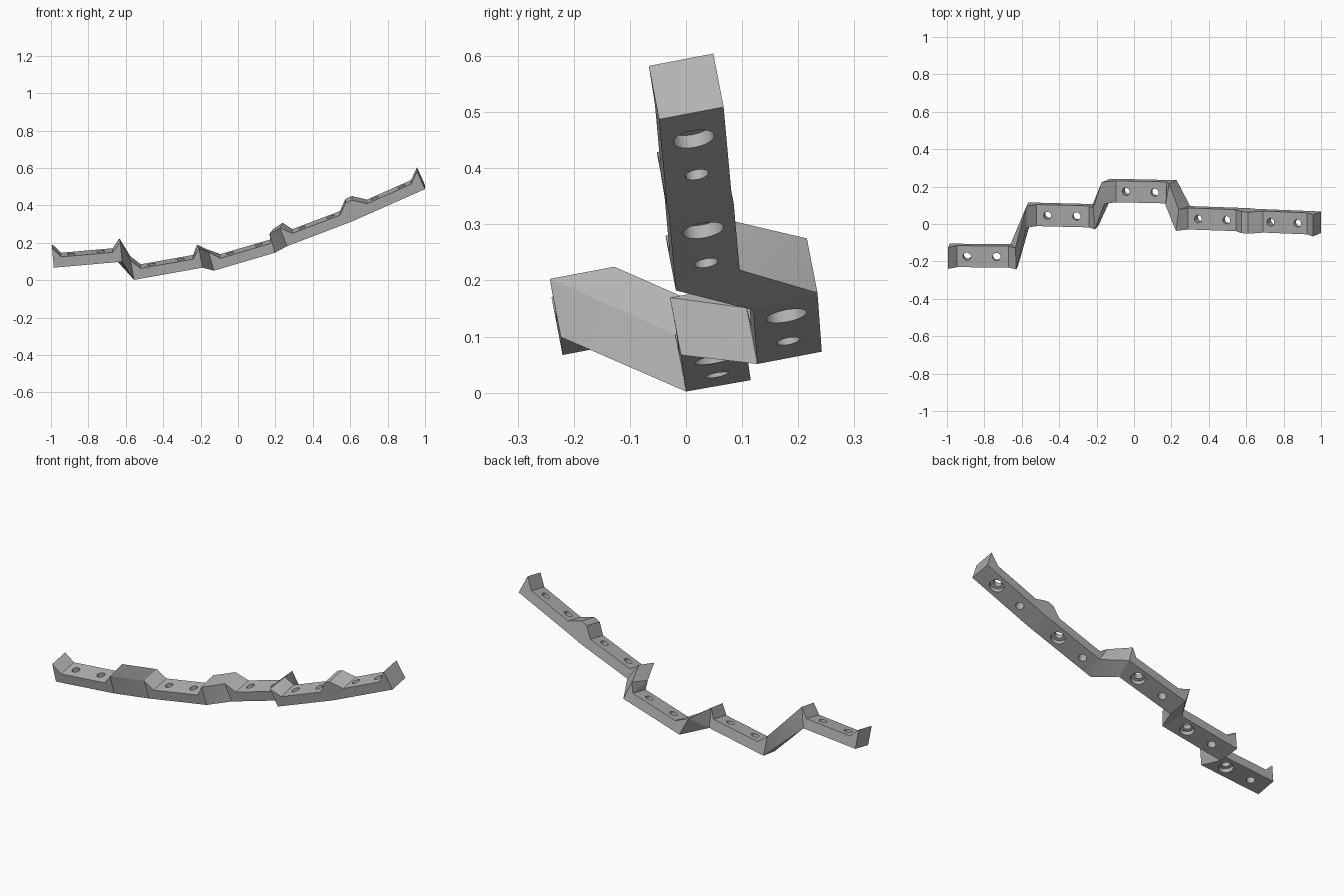
import bpy
import bmesh
from mathutils import Matrix, Vector

cube = bpy.data.objects.get("Cube")
if cube:
    bpy.data.objects.remove(cube, do_unlink=True)

WIDTH = Vector((0, 0.115, 0.022))   # tilted cross direction of every beam
PLATE = 0.055                       # thickness of the drilled plate
RIDGE = 0.106                       # height of the raised ends
BORE, COUNTERBORE = 0.021, 0.037

# Each beam: lower front corners, mitre shifts of the rear corners
# (bottom, top) at both ends, where the plate starts and stops, hole places
beams = [
    dict(a=(-0.985, -0.22, 0.067), b=(-0.62, -0.223, 0.099),
         skew_a=(0, 0), skew_b=(-0.04, -0.005),
         plate=(-0.945, -0.67), holes=(-0.893, -0.735)),
    dict(a=(-0.556, 0, 0.002), b=(-0.19, -0.009, 0.067),
         skew_a=(-0.01, 0), skew_b=(-0.03, -0.01),
         plate=(-0.52, -0.24), holes=(-0.463, -0.307)),
    dict(a=(-0.128, 0.127, 0.051), b=(0.198, 0.12, 0.147),
         skew_a=(0, -0.015), skew_b=(0.03, 0.02),
         plate=(-0.095, 0.175), holes=(-0.043, 0.11)),
    dict(a=(0.262, -0.018, 0.182), b=(0.612, -0.03, 0.315),
         skew_a=(0.038, 0.015), skew_b=(0, 0),
         plate=(0.29, 0.545), holes=(0.342, 0.495)),
    dict(a=(0.652, -0.034, 0.333), b=(1, -0.048, 0.487),
         skew_a=(0, 0), skew_b=(0, 0),
         plate=(0.69, 0.925), holes=(0.73, 0.874)),
]


def section(corner, up, shift_low=Vector(), shift_high=Vector()):
    """Four corners of a cross-section, starting at the lower front."""
    return [corner, corner + WIDTH + shift_low,
            corner + WIDTH + up + shift_high, corner + up]


def add_cylinder(bm, centre, axis, radius, depth):
    turn = axis.to_track_quat('Z', 'Y').to_matrix().to_4x4()
    bmesh.ops.create_cone(bm, cap_ends=True, segments=32, radius1=radius,
                          radius2=radius, depth=depth,
                          matrix=Matrix.Translation(centre) @ turn)


def make_object(name, bm):
    bmesh.ops.recalc_face_normals(bm, faces=bm.faces)
    mesh = bpy.data.meshes.new(name)
    bm.to_mesh(mesh)
    bm.free()
    obj = bpy.data.objects.new(name, mesh)
    bpy.context.collection.objects.link(obj)
    return obj


# Collect the sections of the rail and the drill shapes beam by beam
rings = []
drills = bmesh.new()
bores = bmesh.new()
for beam in beams:
    a, b = Vector(beam["a"]), Vector(beam["b"])
    along = (b - a) / (b.x - a.x)
    normal = along.cross(WIDTH).normalized()

    def under(x):
        """Lower front point beneath a place on the plate's top."""
        return a + along * (x - normal.x * PLATE - a.x)

    rings.append(section(a, normal * RIDGE, *[along * s for s in beam["skew_a"]]))
    for x in beam["plate"]:
        rings.append(section(under(x), normal * PLATE))
    rings.append(section(b, normal * RIDGE, *[along * s for s in beam["skew_b"]]))

    for x in beam["holes"]:
        add_cylinder(drills, under(x) + WIDTH / 2 + normal * PLATE / 2,
                     normal, BORE, PLATE * 2)
    add_cylinder(bores, under(beam["holes"][1]) + WIDTH / 2,
                 normal, COUNTERBORE, 0.05)

# Loft the whole zigzag rail
bm = bmesh.new()
loops = [[bm.verts.new(p) for p in ring] for ring in rings]
for r, s in zip(loops, loops[1:]):
    for i in range(4):
        j = (i + 1) % 4
        bm.faces.new((r[i], r[j], s[j], s[i]))
bm.faces.new(loops[0])
bm.faces.new(loops[-1])
bmesh.ops.triangulate(bm, faces=[f for f in bm.faces])
rail = make_object("zigzag_rail", bm)

# One plain grey
grey = bpy.data.materials.new("mid_grey")
grey.use_nodes = True
colour = (0.45, 0.45, 0.45, 1)
grey.diffuse_color = colour
grey.node_tree.nodes["Principled BSDF"].inputs["Base Color"].default_value = colour
rail.data.materials.append(grey)

# Drill the through holes and the counterbores
for name, shape in (("hole_cutter", drills), ("counterbore_cutter", bores)):
    cutter = make_object(name, shape)
    cutter.data.materials.append(grey)
    cutter.hide_render = True
    cutter.display_type = 'WIRE'
    cut = rail.modifiers.new(name, 'BOOLEAN')
    cut.operation = 'DIFFERENCE'
    cut.solver = 'EXACT'
    cut.object = cutter

# Bake the cuts and remove the cutters
bpy.context.view_layer.update()
baked = bpy.data.meshes.new_from_object(
    rail.evaluated_get(bpy.context.evaluated_depsgraph_get()))
rail.modifiers.clear()
rail.data = baked
for name in ("hole_cutter", "counterbore_cutter"):
    bpy.data.objects.remove(bpy.data.objects[name], do_unlink=True)

# Smooth hole walls, crisp edges elsewhere
bpy.ops.object.select_all(action='DESELECT')
rail.select_set(True)
bpy.context.view_layer.objects.active = rail
bpy.ops.object.shade_smooth_by_angle(angle=0.35)
